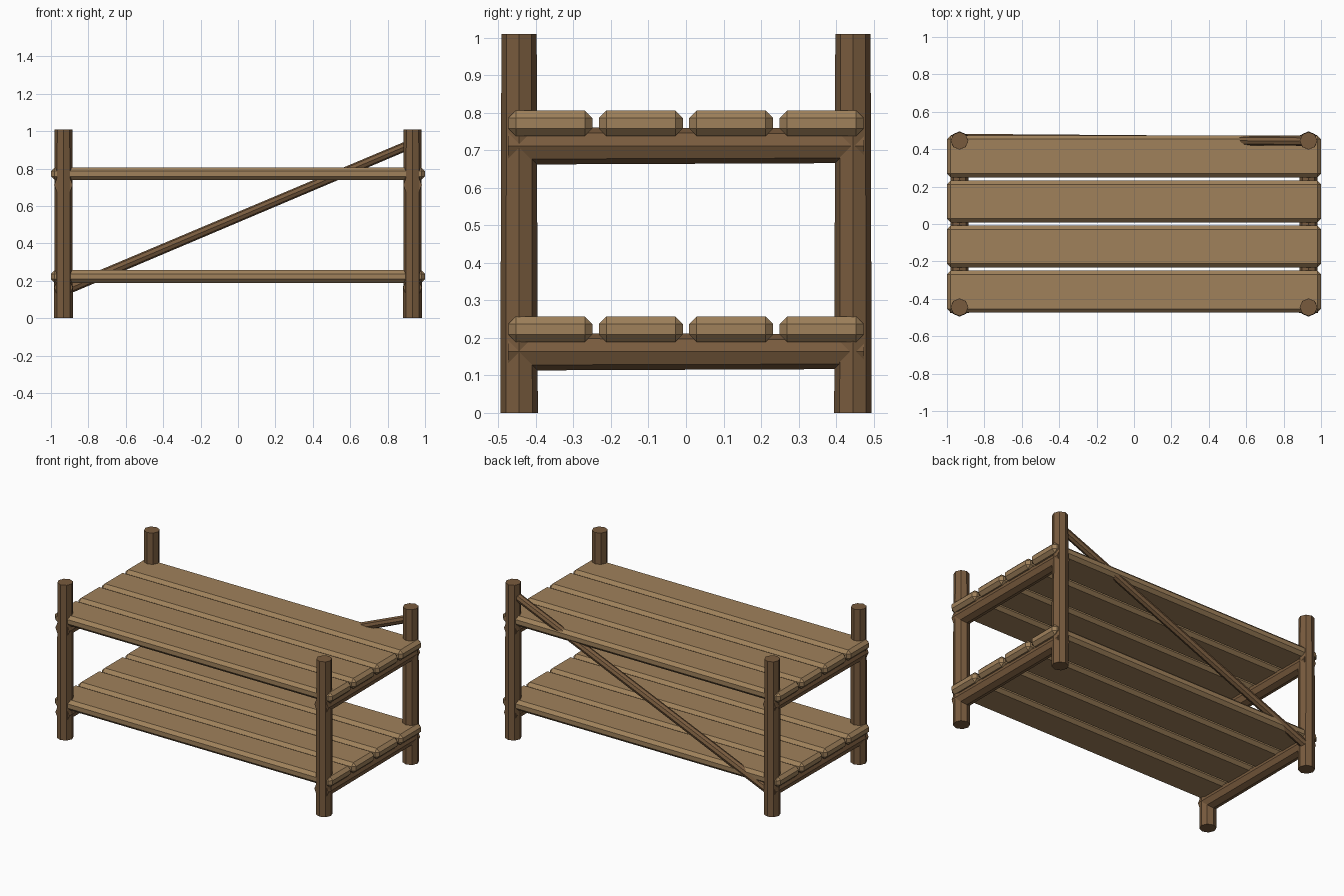
import bpy
from mathutils import Vector

default = bpy.data.objects.get("Cube")
if default:
    bpy.data.objects.remove(default, do_unlink=True)


def material(name, colour):
    m = bpy.data.materials.new(name)
    m.use_nodes = True
    m.diffuse_color = (*colour, 1)
    bsdf = m.node_tree.nodes["Principled BSDF"]
    bsdf.inputs["Base Color"].default_value = (*colour, 1)
    bsdf.inputs["Roughness"].default_value = 0.9
    return m


dark_wood = material("dark_wood", (0.19, 0.105, 0.048))
light_wood = material("light_wood", (0.35, 0.22, 0.105))


def pole(name, start, end, r_start, r_end):
    """Tapered octagonal pole between two points."""
    start, end = Vector(start), Vector(end)
    axis = end - start
    bpy.ops.mesh.primitive_cone_add(
        vertices=8, radius1=r_start, radius2=r_end, depth=axis.length,
        location=(start + end) / 2,
        rotation=axis.to_track_quat('Z', 'Y').to_euler())
    ob = bpy.context.object
    ob.name = name
    ob.data.materials.append(dark_wood)


def plank(name, y, z):
    """Full-length board with chamfered edges."""
    bpy.ops.mesh.primitive_cube_add(size=1, location=(0, y, z))
    ob = bpy.context.object
    ob.name = name
    ob.scale = (2, 0.224, 0.068)
    bpy.ops.object.transform_apply(location=False, rotation=False, scale=True)
    bevel = ob.modifiers.new("chamfer", 'BEVEL')
    bevel.width = 0.02
    bevel.segments = 1
    ob.data.materials.append(light_wood)


POST_X, POST_Y = 0.933, 0.445

# Corner posts
for side, x in (("left", POST_X), ("right", -POST_X)):
    for end, y in (("front", -POST_Y), ("back", POST_Y)):
        pole(f"{end}_{side}_post", (x, y, 0), (x, y, 1.01), 0.05, 0.047)

# Shelves: two crossbars carrying four planks each
for level, z in (("lower", 0.163), ("upper", 0.712)):
    for side, x in (("left", POST_X), ("right", -POST_X)):
        pole(f"{level}_{side}_crossbar", (x, -0.475, z), (x, 0.475, z), 0.05, 0.046)
    for i in range(4):
        plank(f"{level}_plank_{i + 1}", (i - 1.5) * 0.241, z + 0.06)

# Diagonal brace across the back
pole("back_brace", (-0.935, 0.455, 0.145), (0.935, 0.443, 0.935), 0.027, 0.025)
